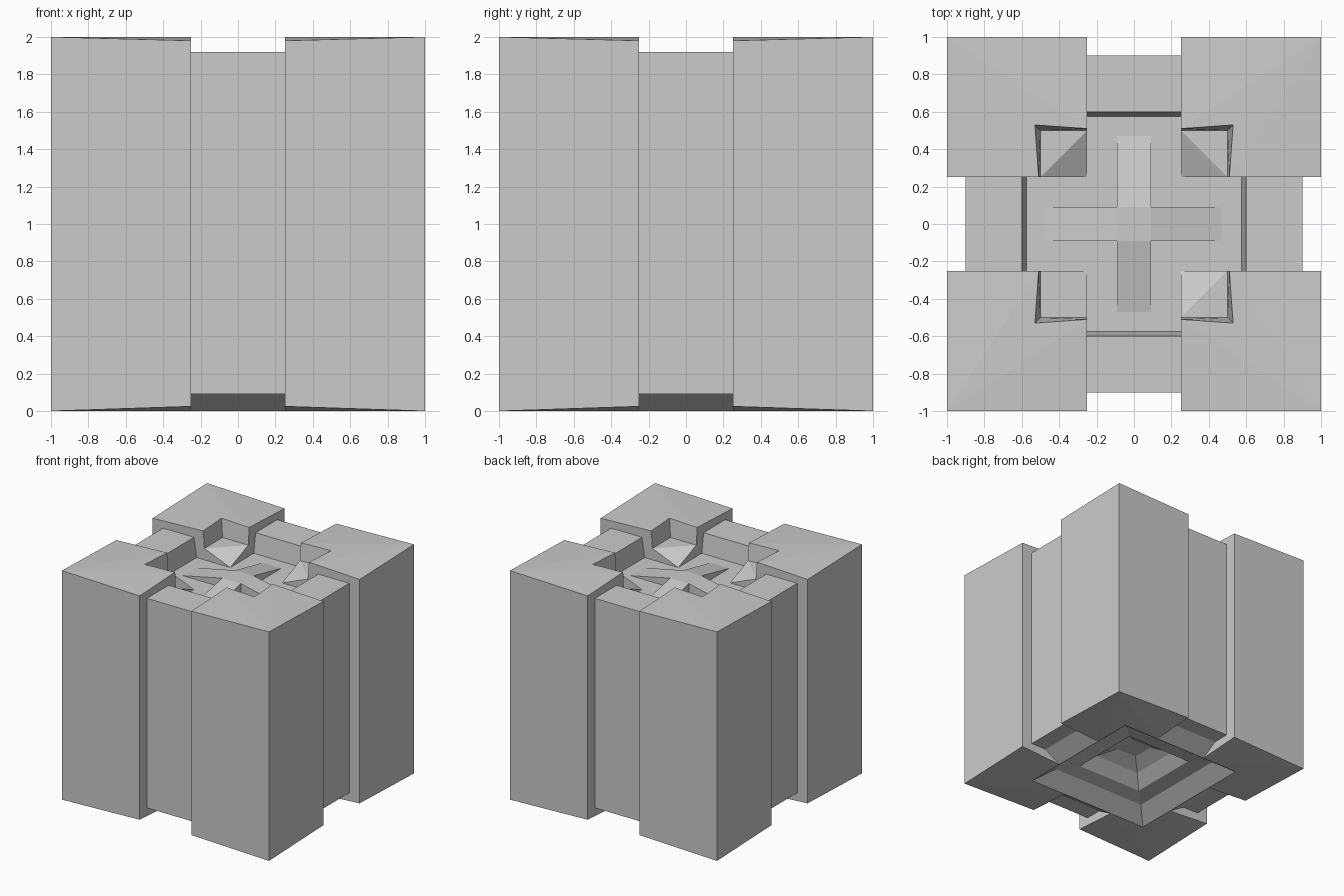
import bpy, bmesh

if "Cube" in bpy.data.objects:
    bpy.data.objects.remove(bpy.data.objects["Cube"])


def build(name, faces):
    """Repeat one-eighth of a part (x>=0, y>=0, one side of the diagonal) around the z axis."""
    bm = bmesh.new()
    for face in faces:
        for swap in (False, True):
            for sx in (1, -1):
                for sy in (1, -1):
                    pts = [(y, x, z) if swap else (x, y, z) for x, y, z in face]
                    bm.faces.new([bm.verts.new((x * sx, y * sy, z)) for x, y, z in pts])
    bmesh.ops.remove_doubles(bm, verts=bm.verts, dist=0.0005)
    bmesh.ops.recalc_face_normals(bm, faces=bm.faces)
    # merge coplanar halves along the mirror seams
    bmesh.ops.dissolve_limit(bm, angle_limit=0.004, verts=bm.verts, edges=bm.edges)
    mesh = bpy.data.meshes.new(name)
    bm.to_mesh(mesh)
    bm.free()
    obj = bpy.data.objects.new(name, mesh)
    bpy.context.collection.objects.link(obj)
    return obj


W = 0.25       # half width of the gap between the pillars
FLOOR = 1.75   # recessed top floor
LEDGE = 1.85   # shelf in the pillar notch

# Panel cross-section (distance from centre, height), underside to top floor
panel = [(0.6, 0), (0.75, 0.09), (0.9, 0.09), (0.9, 1.92),
         (0.6, 1.92), (0.575, FLOOR), (W, FLOOR)]

# Side panels, half width each, with the top floor reaching the middle
strips = [[(0, a, za), (W, a, za), (W, b, zb), (0, b, zb)]
          for (a, za), (b, zb) in zip(panel, panel[1:])]
build("side_panels", strips + [[(0, 0, FLOOR), (W, W, FLOOR), (0, W, FLOOR)]])

# Corner pillars with a notched inner corner
top_corner, notch_top, notch_low = (1, 1, 2), (0.53, 0.53, 2), (0.5, 0.5, LEDGE)
gap_top, gap_low = (W, 0.51, 2), (W, 0.5, LEDGE)
gap_wall = [(W, 1, 0.025), (W, 1, 1.98), gap_top, gap_low]
gap_wall += [(W, y, z) for y, z in reversed(panel)]
build("corner_pillars", [
    [(1, 1, 0), top_corner, (W, 1, 1.98), (W, 1, 0.025)],         # outer side
    [top_corner, (W, 1, 1.98), gap_top],                          # top
    [top_corner, gap_top, notch_top],
    [(1, 1, 0), (W, 1, 0.025), (W, 0.6, 0)],                      # underside
    [(1, 1, 0), (W, 0.6, 0), (0.6, 0.6, 0)],
    [gap_top, gap_low, notch_low, notch_top],                     # notch wall
    [gap_low, notch_low, (0.375, 0.375, LEDGE)],                  # notch shelf
    [gap_low, (0.375, 0.375, LEDGE), (W, W, FLOOR)],              # notch slope
    gap_wall,
])

# Stepped square recess underneath
steps = [(0.6, 0), (0.46, 0.1), (0.32, 0.12), (0.22, 0.21), (0.1, 0.27)]
rings = [[(0, a, za), (a, a, za), (b, b, zb), (0, b, zb)]
         for (a, za), (b, zb) in zip(steps, steps[1:])]
build("base_recess", rings + [[(0, 0, 0.27), (0.1, 0.1, 0.27), (0, 0.1, 0.27)]])

# Raised cross with arms sloping down to the floor
A, L, H = 0.09, 0.47, 1.83
build("centre_cross", [
    [(0, 0, H), (A, A, H), (0, A, H)],
    [(0, A, H), (A, A, H), (A, L, FLOOR), (0, L, FLOOR)],
    [(A, A, H), (A, A, FLOOR), (A, L, FLOOR)],
])
